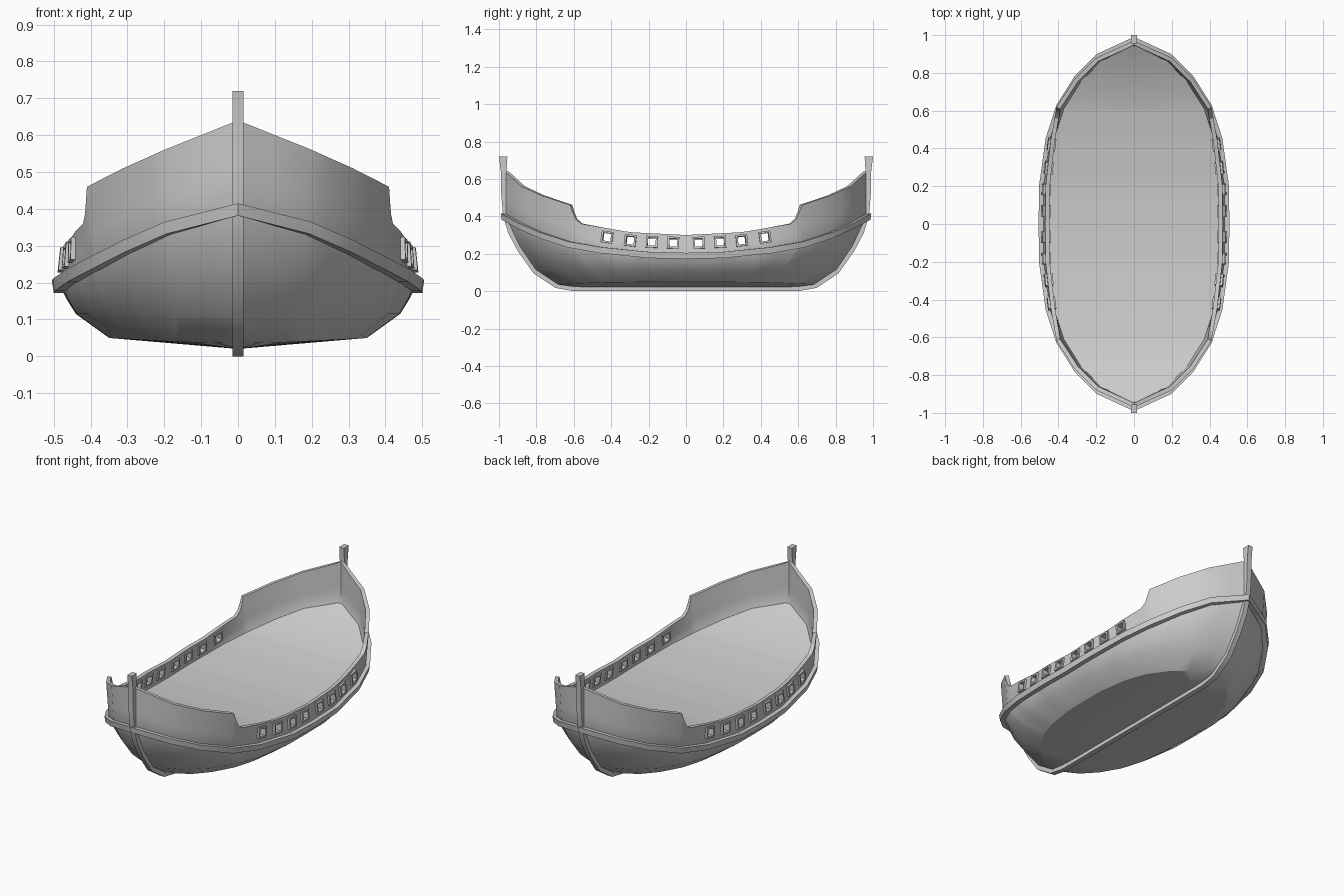
import bpy
import bmesh
from mathutils import Vector

cube = bpy.data.objects.get("Cube")
if cube:
    bpy.data.objects.remove(cube, do_unlink=True)

grey = bpy.data.materials.new("weathered grey")
grey.use_nodes = True
grey.diffuse_color = (0.6, 0.6, 0.6, 1)
grey.node_tree.nodes["Principled BSDF"].inputs["Base Color"].default_value = (0.6, 0.6, 0.6, 1)

# Plan and height curves from midship to the stem
END = 0.97
RAIL_X = [(0, .482), (.2, .48), (.45, .445), (.62, .39), (.77, .295), (.88, .185), (END, 0)]
RAIL_Z = [(0, .19), (.2, .195), (.45, .22), (.62, .25), (.77, .3), (.88, .35), (END, .4)]
SHEER_X = [(0, .47), (.2, .468), (.45, .44), (.62, .41), (.77, .312), (.88, .2), (END, 0)]
SHEER_Z = [(0, .3), (.3, .315), (.56, .36), (.59, .385), (.605, .42), (.62, .46),
           (.77, .51), (.88, .56), (END, .64)]
PORTS = [.068, .183, .298, .422]
HOLE = .024
STATIONS = sorted([0, .5, .56, .59, .605, .62, .7, .77, .83, .88, .93, END]
                  + [p + d for p in PORTS for d in (-HOLE, HOLE)])


def at(curve, y):
    for (a, p), (b, q) in zip(curve, curve[1:]):
        if y <= b:
            return p + (q - p) * (y - a) / (b - a)
    return curve[-1][1]


def wall(y, f):
    """Point on the bulwark: f = 0 at the rub rail, 1 at the sheer."""
    x = at(RAIL_X, y) * (1 - f) + at(SHEER_X, y) * f
    z = at(RAIL_Z, y) * (1 - f) + at(SHEER_Z, y) * f
    return Vector((x, y, z))


def bottom(y, mid_x, mid_z, end_y, end_z):
    """Point on a lower plank line, which runs into the stem at end_y, end_z."""
    w = at(RAIL_X, y) / RAIL_X[0][1]
    u = (at(RAIL_Z, y) - .19) / .21
    return Vector((mid_x * w, y / END * end_y, mid_z + (end_z - mid_z) * u))


def make(name, verts, faces, mirror=(True, True), thick=0, fix=True):
    mesh = bpy.data.meshes.new(name)
    mesh.from_pydata(verts, [], faces)
    bm = bmesh.new()
    bm.from_mesh(mesh)
    bmesh.ops.remove_doubles(bm, verts=bm.verts, dist=0.0005)
    if fix:
        bmesh.ops.recalc_face_normals(bm, faces=bm.faces)
    bm.to_mesh(mesh)
    bm.free()
    mesh.materials.append(grey)
    obj = bpy.data.objects.new(name, mesh)
    bpy.context.collection.objects.link(obj)
    bpy.ops.object.select_all(action='DESELECT')
    obj.select_set(True)
    bpy.context.view_layer.objects.active = obj
    if any(mirror):
        m = obj.modifiers.new("Mirror", 'MIRROR')
        m.use_axis = (mirror[0], mirror[1], False)
        bpy.ops.object.modifier_apply(modifier="Mirror")
    if thick:
        s = obj.modifiers.new("Thickness", 'SOLIDIFY')
        s.thickness = thick
        s.offset = -1
        bpy.ops.object.modifier_apply(modifier="Thickness")
    bpy.ops.object.shade_smooth_by_angle(angle=0.5)
    return obj


def grid(rows, skip=lambda i, j: False):
    n = len(rows[0])
    faces = [(i * n + j, i * n + j + 1, (i + 1) * n + j + 1, (i + 1) * n + j)
             for i in range(len(rows) - 1) for j in range(n - 1) if not skip(i, j)]
    return [v for r in rows for v in r], faces


# Hull shell with open gun ports
PLANKS = [(0, .02, .6, .02), (.35, .05, .69, .035), (.44, .115, .81, .115),
          (.465, .155, .895, .24)]
rows = [[bottom(y, *p) for y in STATIONS] for p in PLANKS]
rows += [[wall(y, f) for y in STATIONS] for f in (0, .4, .8, 1)]
PORT_ROW = len(PLANKS) + 1


def is_port(i, j):
    middle = (STATIONS[j] + STATIONS[j + 1]) / 2
    return i == PORT_ROW and any(abs(middle - p) < .005 for p in PORTS)


make("hull", *grid(rows, is_port), thick=.022, fix=False)

# Deck follows the rub rail height
edge = [wall(y, 0) for y in STATIONS]
edge = [Vector((max(p.x - .01, 0), p.y * .985, p.z + .008)) for p in edge]
make("deck", *grid([edge, [Vector((0, p.y, p.z)) for p in edge]]), fix=False)

# Rub rail: a rectangular strip swept around the hull
KNOTS = [y for y, x in RAIL_X]
line = [wall(y, 0) for y in KNOTS]
rail = []
for out, up in ((-.012, -.018), (.018, -.018), (.023, .015), (-.012, .015), (-.012, -.018)):
    row = []
    for k, p in enumerate(line):
        t = line[min(k + 1, len(line) - 1)] - line[max(k - 1, 0)]
        n = Vector((t.y, -t.x, 0)).normalized()
        q = p + n * out
        q.z += up
        if k == 0:
            q.y = 0
        if k == len(line) - 1:
            q.x = 0
        row.append(q)
    rail.append(row)
make("rub_rail", *grid(rail))

# Keel, stem and stern post: one bar in profile (outer and inner edge)
OUTER = [(0, 0), (.6, 0), (.7, .018), (.815, .095), (.9, .215), (.95, .31), (.978, .4),
         (.988, .52), (.99, .64), (1, .72)]
INNER = [(0, .03), (.59, .03), (.68, .05), (.785, .13), (.865, .24), (.915, .33), (.945, .41),
         (.955, .52), (.96, .64), (.955, .72)]
W = .015
loop = [(W, OUTER), (W, INNER), (-W, INNER), (-W, OUTER), (W, OUTER)]
verts, faces = grid([[Vector((x, y, z)) for y, z in prof] for x, prof in loop])
n = len(OUTER)
faces.append(tuple(n * k + n - 1 for k in range(4)))
make("keel_and_posts", verts, faces, mirror=(False, True))

# Gun port frames: square rings lying on the bulwark
verts, faces = [], []
for y in PORTS:
    c = wall(y, .6)
    along = (wall(y + .02, .6) - wall(y - .02, .6)).normalized()
    out = along.cross(wall(y, .8) - wall(y, .4)).normalized()
    up = out.cross(along)
    base = len(verts)
    for half, depth in ((.031, -.03), (.031, .012), (.021, .012), (.021, -.03)):
        for a, b in ((-1, -1), (1, -1), (1, 1), (-1, 1)):
            verts.append(c + along * a * half + up * b * half + out * depth)
    for r in range(4):
        for k in range(4):
            r2, k2 = (r + 1) % 4, (k + 1) % 4
            faces.append(tuple(base + v for v in (r * 4 + k, r * 4 + k2, r2 * 4 + k2, r2 * 4 + k)))
make("gun_port_frames", verts, faces)
